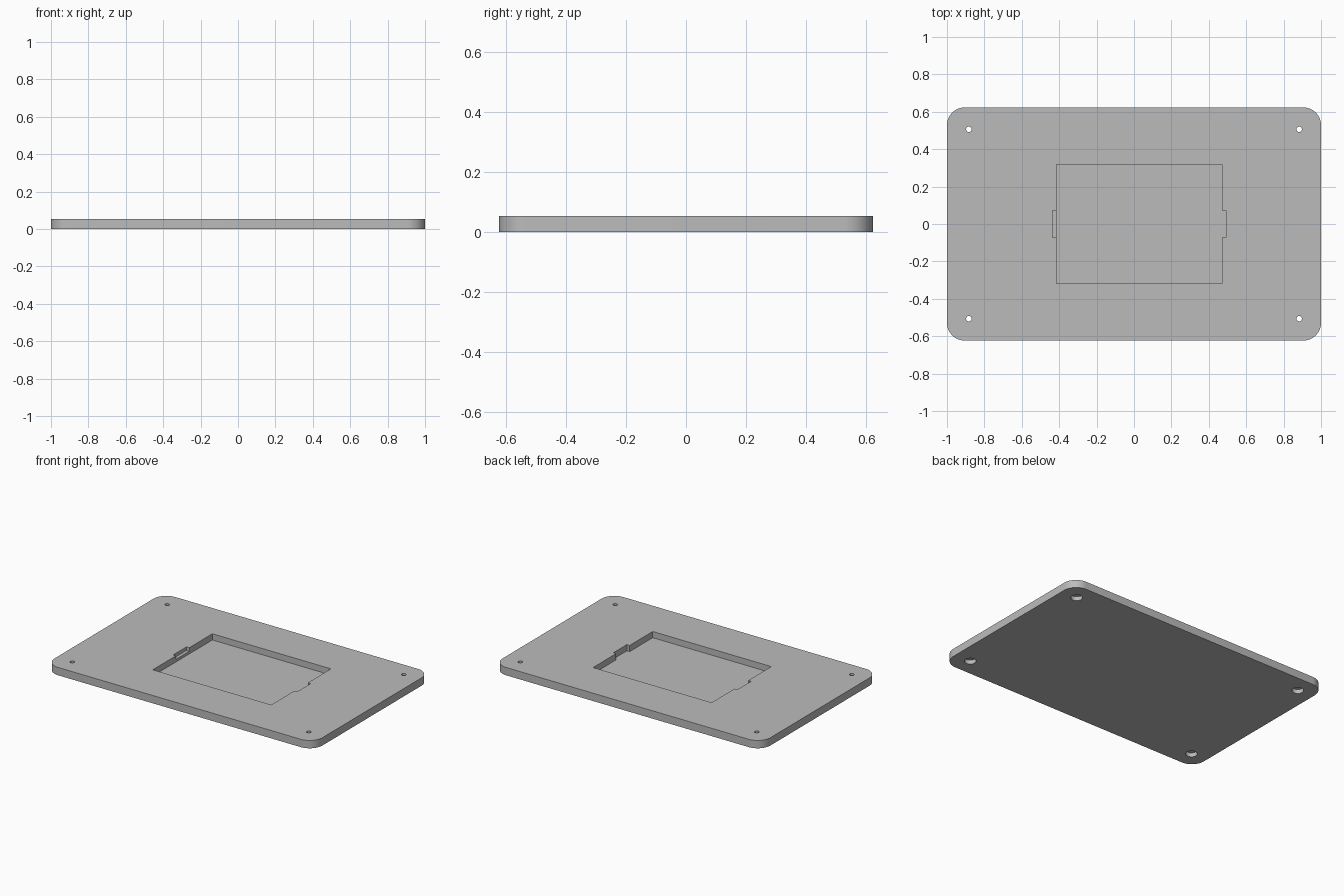
import bpy, bmesh, math

if "Cube" in bpy.data.objects:
    bpy.data.objects.remove(bpy.data.objects["Cube"])

W, D, H = 1.0, 0.623, 0.053      # half width, half depth, height
R = 0.095                        # corner radius
FLOOR = H - 0.042                # pocket floor height


def prism(name, pts, z0, z1):
    """Extrude a counter-clockwise outline from z0 to z1."""
    bm = bmesh.new()
    base = bm.faces.new([bm.verts.new((x, y, z0)) for x, y in pts])
    top = bmesh.ops.extrude_face_region(bm, geom=[base])["geom"]
    for v in top:
        if isinstance(v, bmesh.types.BMVert):
            v.co.z = z1
    bmesh.ops.recalc_face_normals(bm, faces=bm.faces[:])
    mesh = bpy.data.meshes.new(name)
    bm.to_mesh(mesh)
    bm.free()
    mesh.materials.append(grey)
    ob = bpy.data.objects.new(name, mesh)
    bpy.context.collection.objects.link(ob)
    return ob


def arc(cx, cy, r, a0, a1, n):
    return [(cx + r * math.cos(math.radians(a0 + (a1 - a0) * i / n)),
             cy + r * math.sin(math.radians(a0 + (a1 - a0) * i / n)))
            for i in range(n + 1)]


def cut(target, name, pts, z0, z1):
    """Subtract a prism from the target and discard the cutter."""
    cutter = prism(name, pts, z0, z1)
    cutter.hide_render = True
    bpy.context.view_layer.objects.active = target
    mod = target.modifiers.new(name, 'BOOLEAN')
    mod.operation, mod.solver, mod.object = 'DIFFERENCE', 'EXACT', cutter
    bpy.ops.object.modifier_apply(modifier=mod.name)
    bpy.data.objects.remove(cutter, do_unlink=True)


# Mid-grey finish
grey = bpy.data.materials.new("mid_grey")
grey.diffuse_color = (0.5, 0.5, 0.5, 1)
grey.use_nodes = True
grey.node_tree.nodes["Principled BSDF"].inputs["Base Color"].default_value = grey.diffuse_color

# Rounded plate
outline = []
for i, (sx, sy) in enumerate([(1, 1), (-1, 1), (-1, -1), (1, -1)]):
    outline += arc(sx * (W - R), sy * (D - R), R, 90 * i, 90 * i + 90, 16)
plate = prism("base_plate", outline, 0, H)

# Rectangular pocket with a full-depth finger notch on the right
x0, x1, py, ny = -0.414, 0.471, 0.318, 0.072
cut(plate, "pocket", [(x0, -py), (x1, -py), (x1, -ny), (x1 + 0.021, -ny),
                      (x1 + 0.021, ny), (x1, ny), (x1, py), (x0, py)],
    FLOOR, H + 0.1)

# Shallower notch on the left
cut(plate, "ledge_notch", [(x0 - 0.021, -ny), (x0 + 0.05, -ny),
                           (x0 + 0.05, ny), (x0 - 0.021, ny)],
    H - 0.024, H + 0.1)

# Screw holes, counterbored from below
for sx in (-1, 1):
    for sy in (-1, 1):
        x, y = sx * 0.883, sy * 0.506
        cut(plate, "counterbore", arc(x, y, 0.036, 0, 360, 32)[:-1], -0.1, 0.028)
        cut(plate, "screw_hole", arc(x, y, 0.0145, 0, 360, 32)[:-1], -0.2, H + 0.1)

# Smooth rounded walls, sharp edges
bpy.ops.object.select_all(action='DESELECT')
plate.select_set(True)
bpy.context.view_layer.objects.active = plate
bpy.ops.object.shade_smooth_by_angle(angle=math.radians(30))
